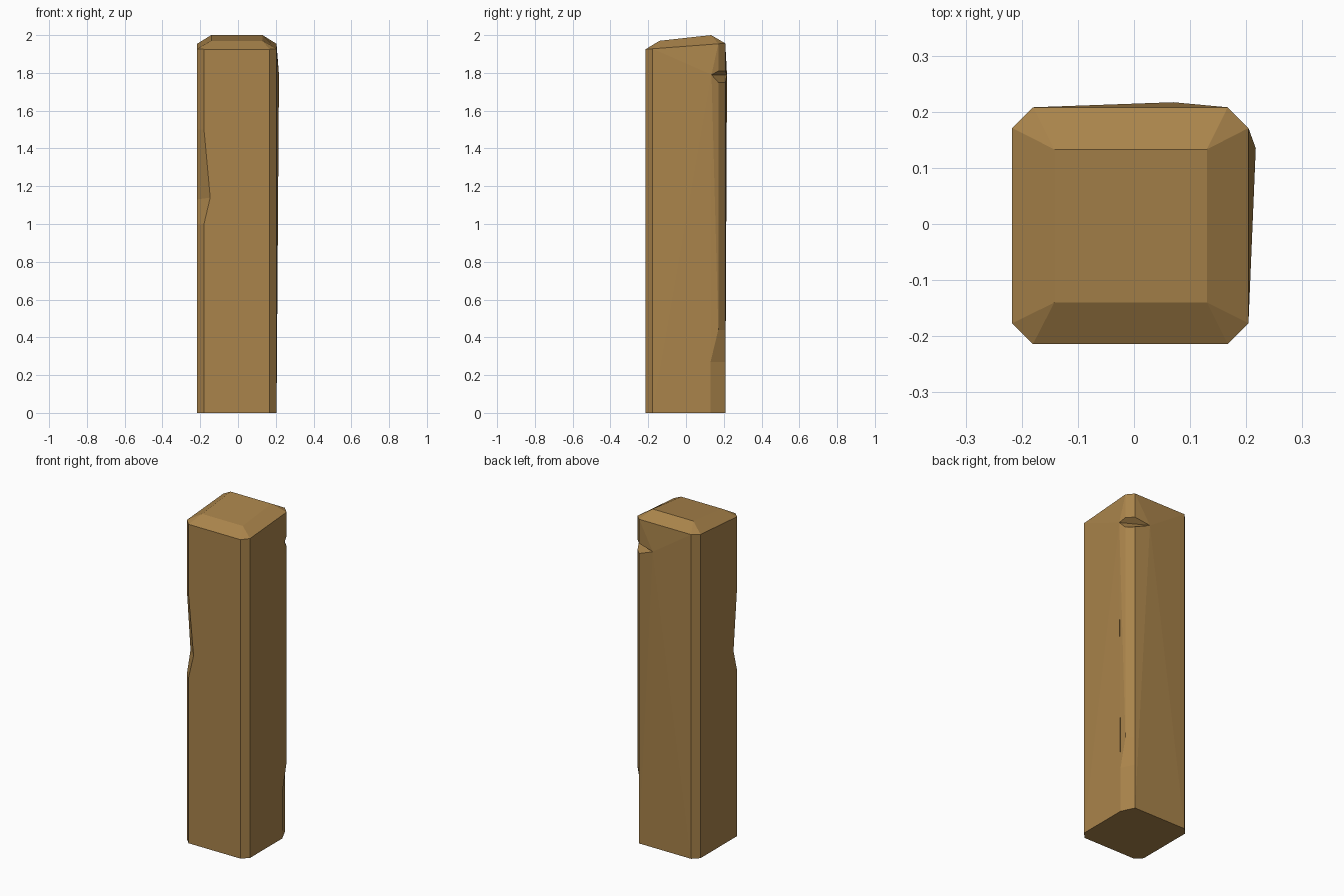
import bpy, bmesh

if "Cube" in bpy.data.objects:
    bpy.data.objects.remove(bpy.data.objects["Cube"])

X0, X1, Y0, Y1, C = -0.217, 0.204, -0.214, 0.208, 0.037
bm = bmesh.new()


def rim_z(y):
    return 1.925 + 0.075 * (y - Y0)


def chain(x, y, levels):
    """Vertical edge at (x, y); levels are heights or full displaced points."""
    pts = [(x, y, l) if isinstance(l, (int, float)) else l for l in levels]
    return [bm.verts.new(p) for p in pts + [(x, y, rim_z(y))]]


# Chipped corner edges, anticlockwise from front right: (first, second) edge of each chamfer
tip_x, tip_y = (0.217, 0.135, 1.79), (0.07, 0.217, 1.79)
corners = [
    (chain(X1 - C, Y0, [0]), chain(X1, Y0 + C, [0])),
    (chain(X1, Y1 - C, [(X1, 0.13, 0), (X1, 0.13, 0.27), 0.44, 1.75, tip_x, 1.81]),
     chain(X1 - C, Y1, [0, 0.27, 0.44, 1.75, tip_y, 1.81])),
    (chain(X0 + C, Y1, [0]), chain(X0, Y1 - C, [0])),
    (chain(X0, Y0 + C, [0, 1.0, (X0, -0.143, 1.13), 1.5]),
     chain(X0 + C, Y0, [0, 1.0, (-0.147, Y0, 1.14), 1.5])),
]

# Sloping top plateau
cap = [bm.verts.new((x, y, 1.97 + 0.11 * (y + 0.14)))
       for x, y in [(0.13, -0.14), (0.13, 0.133), (-0.142, 0.133), (-0.142, -0.14)]]
bm.faces.new(cap)


def side(loop, tip=None):
    """One broad side; fanned from the raised chip tip when it has one."""
    if tip is None:
        bm.faces.new(loop)
        return
    k = loop.index(tip)
    loop = loop[k:] + loop[:k]
    for p, q in zip(loop[1:], loop[2:]):
        bm.faces.new((tip, p, q))


bottom = []
for i, (a, b) in enumerate(corners):
    nxt = corners[(i + 1) % 4][0]
    # Chamfer strip
    for k in range(len(a) - 1):
        bm.faces.new((a[k], b[k], b[k + 1], a[k + 1]))
    # Broad side
    tip = nxt[4] if i == 0 else b[4] if i == 1 else None
    side([b[0]] + nxt + b[:0:-1], tip)
    # Top bevel
    bm.faces.new((b[-1], nxt[-1], cap[(i + 1) % 4], cap[i]))
    bm.faces.new((a[-1], b[-1], cap[i]))
    bottom += [a[0], b[0]]
bm.faces.new(bottom[::-1])
bmesh.ops.recalc_face_normals(bm, faces=bm.faces)

mesh = bpy.data.meshes.new("wooden_post")
bm.to_mesh(mesh)
bm.free()
post = bpy.data.objects.new("wooden_post", mesh)
bpy.context.collection.objects.link(post)

wood = bpy.data.materials.new("wood")
wood.diffuse_color = (0.40, 0.23, 0.07, 1)
wood.use_nodes = True
wood.node_tree.nodes["Principled BSDF"].inputs["Base Color"].default_value = wood.diffuse_color
mesh.materials.append(wood)
